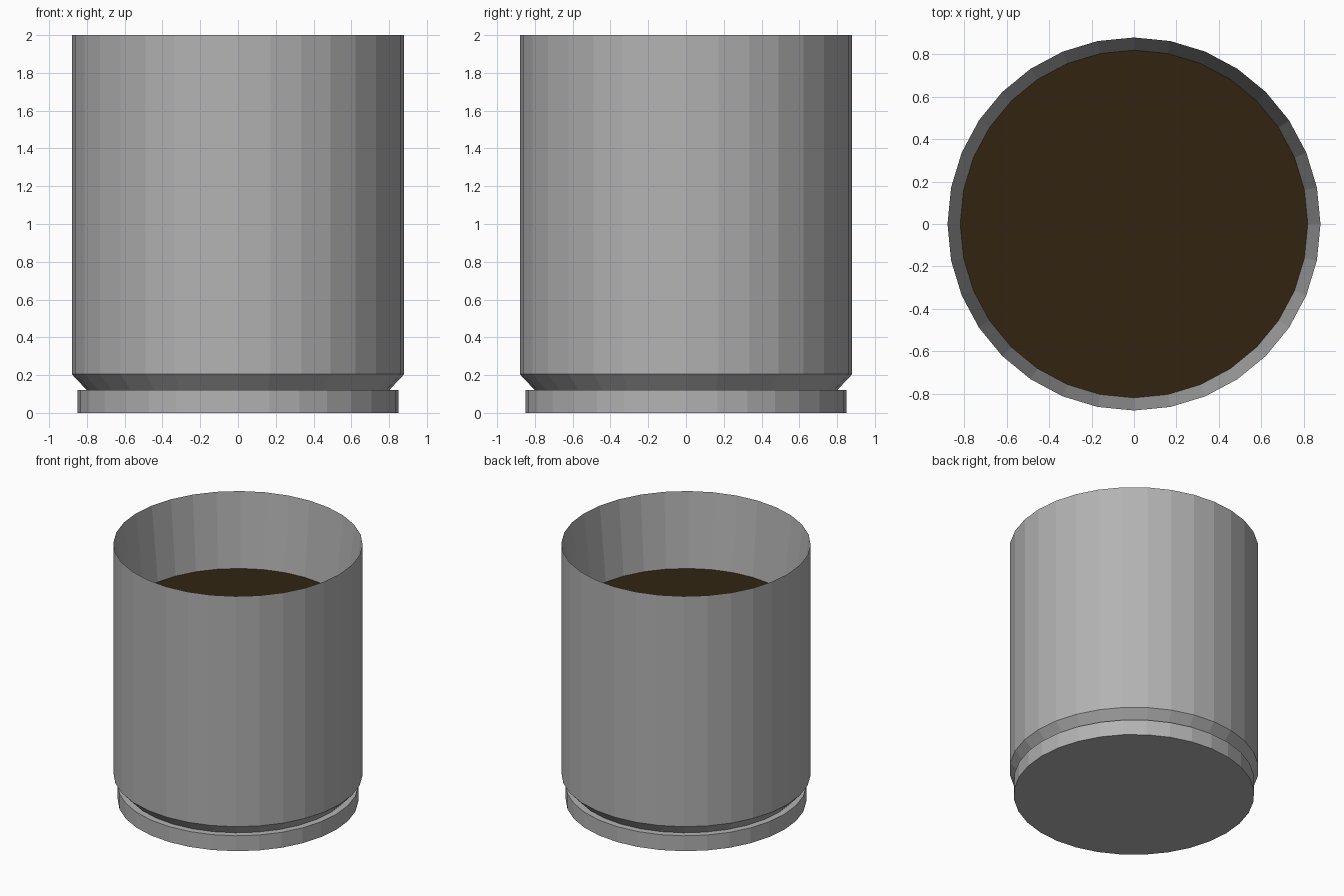
import bpy, bmesh, math

if "Cube" in bpy.data.objects:
    bpy.data.objects.remove(bpy.data.objects["Cube"])

SIDES = 32


def material(name, rgb):
    m = bpy.data.materials.new(name)
    m.diffuse_color = (*rgb, 1.0)
    m.use_nodes = True
    m.node_tree.nodes["Principled BSDF"].inputs["Base Color"].default_value = m.diffuse_color
    return m


def lathe(name, profile, mat, cap_first=False, cap_last=False):
    """Revolve (radius, z) points, listed so that faces point outward."""
    bm = bmesh.new()
    rings = []
    for r, z in profile:
        rings.append([bm.verts.new((r * math.cos(2 * math.pi * i / SIDES),
                                    r * math.sin(2 * math.pi * i / SIDES), z))
                      for i in range(SIDES)])
    for a, b in zip(rings, rings[1:]):
        for i in range(SIDES):
            j = (i + 1) % SIDES
            bm.faces.new((a[i], a[j], b[j], b[i]))
    if cap_first:
        bm.faces.new(rings[0][::-1])
    if cap_last:
        bm.faces.new(rings[-1])
    me = bpy.data.meshes.new(name)
    bm.to_mesh(me)
    bm.free()
    me.materials.append(mat)
    ob = bpy.data.objects.new(name, me)
    bpy.context.collection.objects.link(ob)
    return ob


grey = material("pot grey", (0.45, 0.45, 0.45))
brown = material("soil brown", (0.032, 0.0185, 0.0056))

SOIL_Z = 1.425

# Pot: base foot, recessed neck, straight wall, knife-edge rim, tapered inside
lathe("pot", [(0.85, 0.0), (0.85, 0.12), (0.80, 0.12), (0.88, 0.205),
              (0.88, 2.0), (0.82, SOIL_Z)], grey, cap_first=True)

# Soil surface
lathe("soil", [(0.82, SOIL_Z)], brown, cap_last=True)
